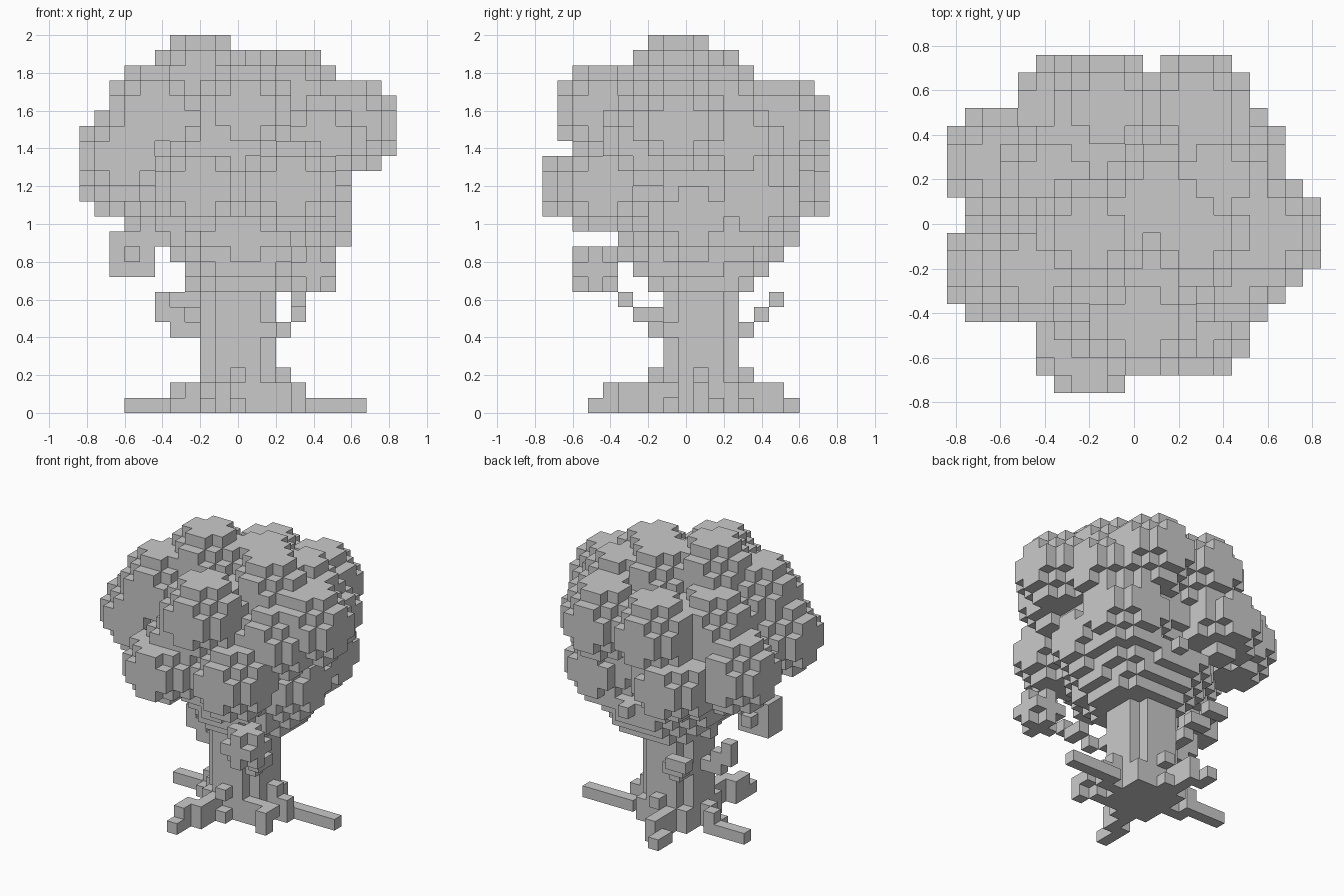
import bpy
import bmesh
from math import floor
from mathutils import Vector

old = bpy.data.objects.get("Cube")
if old:
    bpy.data.objects.remove(old, do_unlink=True)

V = 0.08                      # edge length of one block
HALF = V / 2

grey = bpy.data.materials.new("plain_grey")
grey.use_nodes = True
tone = (0.59, 0.59, 0.59, 1)
grey.diffuse_color = tone
grey.node_tree.nodes["Principled BSDF"].inputs["Base Color"].default_value = tone


def cell(p):
    """Grid index of the block holding a point."""
    return (round(p[0] / V), round(p[1] / V), floor(p[2] / V + 1e-4))


def centre(c):
    return Vector((c[0] * V, c[1] * V, c[2] * V + HALF))


GRID = [(i, j, k) for i in range(-10, 11) for j in range(-9, 10) for k in range(25)]


def blob(x, y, z, rx=0.255, ry=0.255, rz=0.255):
    """Blocks inside an ellipsoid."""
    mid = Vector((x, y, z))
    found = set()
    for c in GRID:
        d = centre(c) - mid
        if (d.x / rx) ** 2 + (d.y / ry) ** 2 + (d.z / rz) ** 2 <= 1:
            found.add(c)
    return found


def frustum(x, y, z0, z1, r0, r1):
    """Blocks inside an upright tapering column."""
    found = set()
    for c in GRID:
        p = centre(c)
        if z0 < p.z < z1:
            r = r0 + (r1 - r0) * (p.z - z0) / (z1 - z0)
            if (p.x - x) ** 2 + (p.y - y) ** 2 <= r * r:
                found.add(c)
    return found


def stick(*points):
    """A run of single blocks along a path."""
    found = set()
    for start, end in zip(points, points[1:]):
        a, b = Vector(start), Vector(end)
        n = int((b - a).length / V * 3) + 1
        found |= {cell(a.lerp(b, t / n)) for t in range(n + 1)}
    return found


def build(name, cells, hidden):
    """Mesh only the block sides that face open air."""
    bm = bmesh.new()
    corners = {}
    for c in sorted(cells):
        for axis in range(3):
            for sign in (-1, 1):
                n = list(c)
                n[axis] += sign
                if tuple(n) in cells or tuple(n) in hidden:
                    continue
                ring = []
                for s, t in ((-1, -1), (1, -1), (1, 1), (-1, 1)):
                    o = [0, 0, 0]
                    o[axis] = sign
                    o[(axis + 1) % 3] = s * sign
                    o[(axis + 2) % 3] = t
                    key = tuple(2 * c[m] + o[m] for m in range(3))
                    if key not in corners:
                        corners[key] = bm.verts.new(
                            (key[0] * HALF, key[1] * HALF, (key[2] + 1) * HALF))
                    ring.append(corners[key])
                bm.faces.new(ring)
    mesh = bpy.data.meshes.new(name)
    bm.to_mesh(mesh)
    bm.free()
    mesh.materials.append(grey)
    obj = bpy.data.objects.new(name, mesh)
    bpy.context.collection.objects.link(obj)


# Trunk with a flared foot
trunk = frustum(0, 0.08, 0, 1.2, 0.19, 0.19)
trunk |= frustum(0, 0.08, 0, 0.16, 0.26, 0.22)

# Roots: a long low run, and a shorter raised run where they leave the trunk
for tip, reach in (((0.64, 0.16), 0.5), ((-0.56, 0.16), 0.55),
                   ((-0.16, -0.48), 0.85), ((-0.14, 0.56), 0.85),
                   ((0.32, -0.14), 0.95)):
    foot = Vector((0, 0.08))
    end = Vector(tip)
    knee = foot.lerp(end, reach)
    trunk |= stick((*foot, 0.04), (*end, 0.04))
    trunk |= stick((*foot, 0.12), (*knee, 0.12))

# Buttresses above the roots
for end in ((0.24, 0.08), (0, -0.16), (0, 0.32)):
    trunk |= stick((0, 0.08, 0.2), (*end, 0.2))

# Branches reaching from the trunk
trunk |= stick((-0.16, 0.08, 0.44), (-0.32, 0.08, 0.44), (-0.32, 0.08, 0.52),
               (-0.4, 0.08, 0.52), (-0.4, 0.08, 0.6))
trunk |= stick((-0.12, 0.24, 0.44), (-0.16, 0.32, 0.44), (-0.24, 0.4, 0.52),
               (-0.3, 0.48, 0.6))
trunk |= stick((0.16, -0.08, 0.44), (0.24, -0.16, 0.44), (0.32, -0.24, 0.52),
               (0.32, -0.32, 0.6), (0.4, -0.4, 0.68), (0.4, -0.48, 0.76))

# Leaf clumps around a solid heart
leaves = blob(0, 0, 1.3, 0.52, 0.52, 0.46)
leaves |= frustum(0.06, 0.09, 0.64, 0.96, 0.28, 0.5)
for clump in (
    (-0.2, -0.04, 1.76), (0.28, -0.04, 1.68),              # crown
    (0.12, 0.12, 1.68),
    (0.6, -0.04, 1.52), (0.44, 0.28, 1.44),                # left side
    (0.44, -0.2, 1.44), (0.36, 0.2, 1.6),
    (0.36, 0.04, 1.04), (0.36, 0.36, 1.12),
    (0.04, -0.44, 1.6), (0.28, -0.44, 1.2),                # front
    (-0.2, -0.52, 1.2, 0.255, 0.255, 0.225), (-0.12, -0.36, 1.36),
    (-0.6, -0.2, 1.36), (-0.44, -0.2, 1.6),                # right side
    (-0.6, 0.28, 1.28), (-0.36, 0.2, 1.52),
    (-0.36, 0.04, 1.12),
    (-0.28, 0.52, 1.2, 0.255, 0.255, 0.225),               # back
    (-0.12, 0.52, 1.52), (0.28, 0.52, 1.52),
    (-0.56, -0.04, 0.84, 0.12, 0.16, 0.12),                # low tufts
    (0.4, -0.48, 0.76, 0.12, 0.12, 0.12),
):
    leaves |= blob(*clump)

trunk -= leaves
build("trunk_and_roots", trunk, leaves)
build("leaf_canopy", leaves, trunk)
